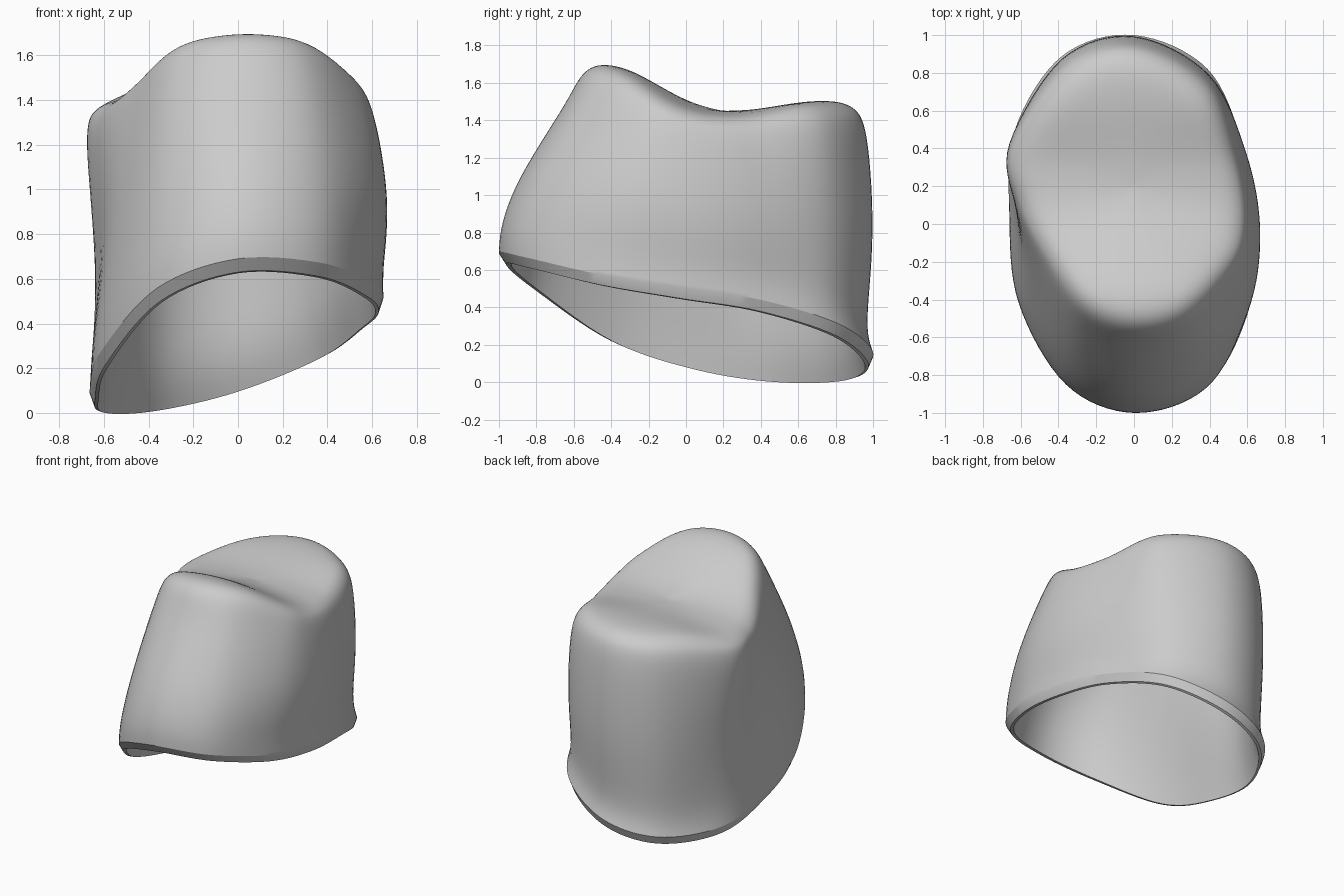
import bpy, bmesh, math
from mathutils import Vector

cube = bpy.data.objects.get("Cube")
if cube:
    bpy.data.objects.remove(cube, do_unlink=True)

# Control loops, twelve columns each, starting at the front and going round by +x
RIM = [(0, -1, .69), (.38, -.87, .67), (.6, -.48, .58), (.65, -.05, .51),
       (.58, .4, .44), (.39, .82, .31), (0, 1, .16), (-.38, .89, .075),
       (-.63, .5, .065), (-.66, .05, .13), (-.61, -.42, .28), (-.36, -.85, .56)]
MID = [(0, -.9), (.37, -.78), (.62, -.43), (.685, -.05), (.61, .38), (.4, .8),
       (0, 1.01), (-.38, .89), (-.61, .48), (-.61, .05), (-.55, -.38), (-.33, -.75)]
SHOULDER = [(0, -.63, 1.5), (.31, -.55, 1.5), (.54, -.25, 1.45), (.61, 0, 1.36),
            (.56, .36, 1.31), (.41, .76, 1.33), (0, .97, 1.36), (-.38, .86, 1.34),
            (-.68, .42, 1.29), (-.64, .1, 1.29), (-.5, -.2, 1.37), (-.29, -.51, 1.5)]
CENTRE_Y = .2
STEPS = 8


def ease(t):
    t = max(0, min(1, t))
    return t * t * (3 - 2 * t)


def top_height(x, y):
    """Biting surface: tall front ridge, shallow valley, low back ridge."""
    front = ease((.28 - y) / .71) ** 1.5
    back = ease((y - .28) / .42)
    return 1.45 + .26 * front + .055 * back - (.13 + .3 * front) * (x - .05) ** 2


def through(a, b, c, d, t):
    """Curve that passes through its control points."""
    return b + .5 * t * (c - a + t * (2 * a - 5 * b + 4 * c - d + t * (3 * (b - c) + d - a)))


def near(a, b, c, d, t):
    """Softer curve that rounds off its control points."""
    s = 1 - t
    return (a * s**3 + b * (3 * t**3 - 6 * t * t + 4)
            + c * (3 * s**3 - 6 * s * s + 4) + d * t**3) / 6


def smooth_loop(points):
    n = len(points)
    return [through(*(points[(i + k) % n] for k in (-1, 0, 1, 2)), s / STEPS)
            for i in range(n) for s in range(STEPS)]


def smooth_rings(rings):
    """Round off a stack of rings along its height, keeping both ends."""
    start = [2 * p - q for p, q in zip(rings[0], rings[1])]
    end = [2 * p - q for p, q in zip(rings[-1], rings[-2])]
    padded = [start] + rings + [end]
    result = []
    for i in range(len(rings) - 1):
        for s in range(STEPS):
            result.append([near(*q, s / STEPS) for q in zip(*padded[i:i + 4])])
    return result + [rings[-1]]


def shrink(ring, factor, drop=0):
    return [Vector((p.x * factor, CENTRE_Y + (p.y - CENTRE_Y) * factor, p.z - drop))
            for p in ring]


# Outer wall rings
rim = smooth_loop([Vector(p) for p in RIM])
shoulder = smooth_loop([Vector(p) for p in SHOULDER])
mid = smooth_loop([Vector((x, y, (r[2] + s[2]) / 2))
                   for (x, y), r, s in zip(MID, RIM, SHOULDER)])

# Pinched neck that leaves the rim flared at the back
neck = []
for p in rim:
    pinch = .995 - .045 * ease(p.y / .7)
    neck.append(Vector((p.x * pinch, p.y * pinch, p.z + .14)))

# Rounded top rings
cap = []
for factor, rise in ((.92, .72), (.8, 1), (.6, 1), (.4, 1), (.2, 1), (.02, 1)):
    ring = shrink(shoulder, factor)
    for p in ring:
        p.z += (top_height(p.x, p.y) - p.z) * rise
    cap.append(ring)

# Bevelled lip and hollow inside
edge = shrink(rim, .968, .06)
lip = shrink(rim, .945, .065)
inner = [lip, shrink(neck, .915), shrink(mid, .88), shrink(shoulder, .82, .14)]
inner += [shrink(ring, .82, .17) for ring in cap]
rings = smooth_rings(inner)[::-1] + [edge] + smooth_rings([rim, neck, mid, shoulder] + cap)

bm = bmesh.new()
grid = [[bm.verts.new(p) for p in ring] for ring in rings]
for low, high in zip(grid, grid[1:]):
    for i in range(len(low)):
        j = (i + 1) % len(low)
        bm.faces.new((low[i], low[j], high[j], high[i]))
bm.faces.new(grid[0][::-1])
bm.faces.new(grid[-1])
bmesh.ops.recalc_face_normals(bm, faces=bm.faces)
mesh = bpy.data.meshes.new("crown_shell")
bm.to_mesh(mesh)
bm.free()
shell = bpy.data.objects.new("crown_shell", mesh)
bpy.context.collection.objects.link(shell)

# Plain grey material
grey = bpy.data.materials.new("light_grey")
grey.use_nodes = True
colour = (.6, .6, .6, 1)
grey.diffuse_color = colour
grey.node_tree.nodes["Principled BSDF"].inputs["Base Color"].default_value = colour
mesh.materials.append(grey)

# Smooth walls with crisp lip edges
bpy.ops.object.select_all(action="DESELECT")
shell.select_set(True)
bpy.context.view_layer.objects.active = shell
bpy.ops.object.shade_smooth_by_angle(angle=math.radians(25))
